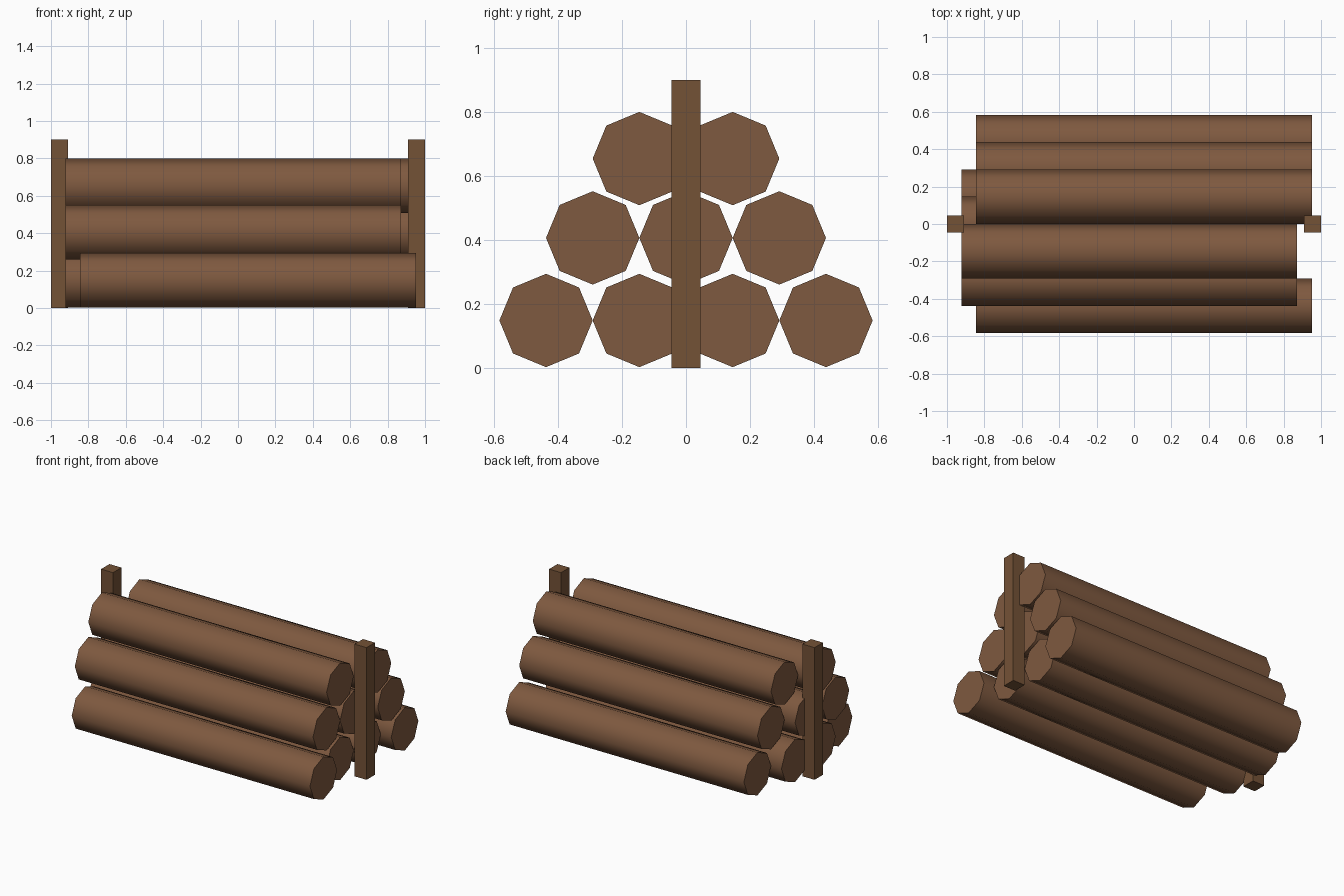
import bpy
from math import radians, pi

if "Cube" in bpy.data.objects:
    bpy.data.objects.remove(bpy.data.objects["Cube"])

R = 0.1458      # log radius
LENGTH = 1.795  # log length


def material(name, color):
    m = bpy.data.materials.new(name)
    m.diffuse_color = (*color, 1)
    m.use_nodes = True
    m.node_tree.nodes["Principled BSDF"].inputs["Base Color"].default_value = m.diffuse_color
    return m


bark = material("bark", (0.21, 0.10, 0.05))
post_wood = material("post_wood", (0.175, 0.085, 0.037))


def log(name, x, y, z):
    """Eight-sided log lying along x, smooth sides and flat ends."""
    bpy.ops.mesh.primitive_cylinder_add(vertices=8, radius=R, depth=LENGTH,
                                        location=(x, y, z), rotation=(0, pi / 2, 0))
    ob = bpy.context.object
    ob.name = name
    ob.data.materials.append(bark)
    bpy.ops.object.shade_smooth_by_angle(angle=radians(60))


def post(name, x):
    bpy.ops.mesh.primitive_cube_add(size=1, location=(x, 0, 0.45))
    ob = bpy.context.object
    ob.name = name
    ob.scale = (0.09, 0.09, 0.9)
    bpy.ops.object.transform_apply(location=False, rotation=False, scale=True)
    ob.data.materials.append(post_wood)


# Stacked rows: height, and end-shift of each log from front to back
RIGHT, LEFT = 0.053, -0.026
rows = [
    ("bottom", 0.148, [RIGHT, LEFT, LEFT, RIGHT]),
    ("middle", 0.406, [LEFT, LEFT, RIGHT]),
    ("top", 0.654, [LEFT, RIGHT]),
]
for row, z, shifts in rows:
    for i, x in enumerate(shifts):
        log(f"{row}_log_{i + 1}", x, (2 * i - len(shifts) + 1) * R, z)

# Upright posts at both ends
post("left_post", -0.955)
post("right_post", 0.955)
